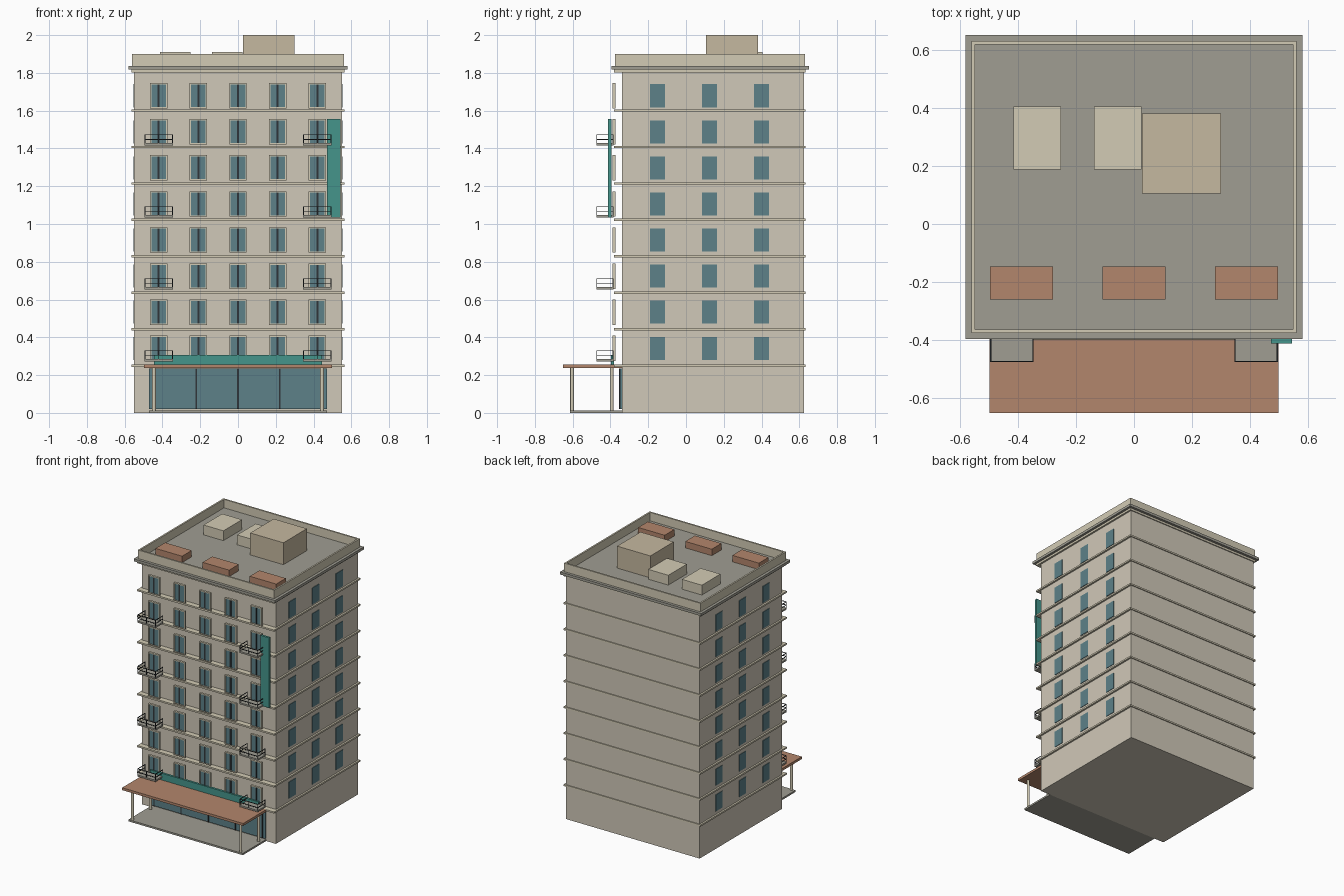
import bpy, bmesh
from mathutils import Matrix, Vector

if "Cube" in bpy.data.objects:
    bpy.data.objects.remove(bpy.data.objects["Cube"])


def material(name, rgb):
    m = bpy.data.materials.new(name)
    m.diffuse_color = (*rgb, 1)
    m.use_nodes = True
    m.node_tree.nodes["Principled BSDF"].inputs["Base Color"].default_value = m.diffuse_color
    return m


WALL = material("stucco", (0.63, 0.58, 0.48))
CREAM = material("cream", (0.65, 0.60, 0.46))
TAN = material("tan", (0.56, 0.48, 0.35))
CONCRETE = material("concrete", (0.35, 0.34, 0.29))
GLASS = material("glass", (0.11, 0.22, 0.25))
CLAY = material("terracotta", (0.45, 0.24, 0.15))
TEAL = material("teal", (0.06, 0.30, 0.26))
DARK = material("dark_metal", (0.03, 0.035, 0.04))


def finish(name, bm, mat):
    mesh = bpy.data.meshes.new(name)
    bm.to_mesh(mesh)
    bm.free()
    obj = bpy.data.objects.new(name, mesh)
    mesh.materials.append(mat)
    bpy.context.collection.objects.link(obj)
    return obj


def boxes(name, mat, spans, bevel=0):
    """One object from boxes given as (x0, x1, y0, y1, z0, z1)."""
    bm = bmesh.new()
    for x0, x1, y0, y1, z0, z1 in spans:
        centre = Vector((x0 + x1, y0 + y1, z0 + z1)) / 2
        size = Matrix.Diagonal((x1 - x0, y1 - y0, z1 - z0, 1))
        bmesh.ops.create_cube(bm, size=1, matrix=Matrix.Translation(centre) @ size)
    obj = finish(name, bm, mat)
    if bevel:
        mod = obj.modifiers.new("bevel", "BEVEL")
        mod.width = bevel
    return obj


def frame(x0, x1, y0, y1, z0, z1, t):
    """Four bars around an upright opening facing the front."""
    return [(x0, x0 + t, y0, y1, z0, z1), (x1 - t, x1, y0, y1, z0, z1),
            (x0 + t, x1 - t, y0, y1, z0, z0 + t), (x0 + t, x1 - t, y0, y1, z1 - t, z1)]


FLOORS = 8
FRONT = -0.34

# Tower, floor ledges and cornice
boxes("tower_body", WALL, [(-0.55, 0.55, FRONT, 0.625, 0, 1.82)])
boxes("floor_ledges", CREAM, [(-0.563, 0.563, -0.38, 0.632, z - 0.006, z + 0.006)
                              for z in [0.25 + 0.193 * i for i in range(FLOORS)]])
boxes("cornice_underside", CREAM, [(-0.563, 0.563, -0.38, 0.632, 1.803, 1.818)])
boxes("roof_slab", CONCRETE, [(-0.58, 0.58, -0.395, 0.65, 1.818, 1.837)])

# Parapet around the roof
px, py0, py1, pt = 0.56, -0.375, 0.63, 0.012
boxes("parapet", CREAM, [
    (-px, px, py0, py0 + pt, 1.837, 1.90), (-px, px, py1 - pt, py1, 1.837, 1.90),
    (-px, -px + pt, py0 + pt, py1 - pt, 1.837, 1.90),
    (px - pt, px, py0 + pt, py1 - pt, 1.837, 1.90)])

# Roof equipment
boxes("stair_penthouse", TAN, [(0.027, 0.30, 0.105, 0.38, 1.837, 2.0)])
boxes("roof_units", CREAM, [(x, x + 0.163, 0.187, 0.405, 1.837, 1.91) for x in (-0.414, -0.138)])
boxes("roof_planters", CLAY, [(x - 0.109, x + 0.109, -0.26, -0.147, 1.837, 1.885)
                              for x in (-0.387, 0, 0.387)])

# Front windows: frame, twin panes and centre mullion
frames, panes, mullions, side_panes = [], [], [], []
for i in range(FLOORS):
    z = 0.342 + 0.191 * i
    for x in (-0.42, -0.21, 0, 0.21, 0.42):
        frames += frame(x - 0.046, x + 0.046, -0.39, -0.374, z - 0.067, z + 0.067, 0.007)
        panes.append((x - 0.040, x + 0.040, -0.386, -0.378, z - 0.061, z + 0.061))
        mullions.append((x - 0.005, x + 0.005, -0.39, -0.376, z - 0.061, z + 0.061))
    # Flat panes on both side walls
    for y in (-0.15, 0.125, 0.40):
        for s in (-1, 1):
            a, b = sorted((s * 0.545, s * 0.554))
            side_panes.append((a, b, y - 0.04, y + 0.04, z - 0.061, z + 0.061))
boxes("window_frames", CREAM, frames)
boxes("window_panes", GLASS, panes)
boxes("window_mullions", DARK, mullions)
boxes("side_windows", GLASS, side_panes)

# Balconies with thin three-sided railings
slabs, rails = [], []
for z in [0.279 + 0.381 * k for k in range(4)]:
    for x in (-0.42, 0.42):
        x0, x1, y0, y1, t = x - 0.075, x + 0.075, -0.475, -0.385, 0.004
        slabs.append((x0, x1, y0, y1, z - 0.006, z + 0.006))
        for h in (0.028, 0.052):
            rails.append((x0, x1, y0, y0 + t, z + h - t, z + h))
            rails += [(a, a + t, y0, y1, z + h - t, z + h) for a in (x0, x1 - t)]
        for a in (x0, x - t / 2, x1 - t):
            rails.append((a, a + t, y0, y0 + t, z, z + 0.052))
        for a in (x0, x1 - t):
            rails.append((a, a + t, y1 - t, y1, z, z + 0.052))
boxes("balcony_slabs", CONCRETE, slabs)
boxes("balcony_railings", DARK, rails)

# Ground floor shopfront
boxes("lobby_glass", GLASS, [(-0.47, 0.47, -0.349, FRONT, 0.02, 0.235)])
boxes("lobby_mullions", DARK, [(x - 0.004, x + 0.004, -0.354, -0.345, 0.02, 0.235)
                               for x in (-0.444, -0.222, 0, 0.222, 0.444)])

# Entrance porch: paving, canopy and round columns
boxes("porch_paving", CONCRETE, [(-0.47, 0.47, -0.615, FRONT, 0, 0.013)])
boxes("entrance_canopy", CLAY, [(-0.497, 0.497, -0.65, FRONT, 0.238, 0.256)])
bm = bmesh.new()
for x in (-0.445, 0.445):
    for y in (-0.603, -0.393):
        bmesh.ops.create_cone(bm, cap_ends=True, segments=16, radius1=0.01, radius2=0.01,
                              depth=0.226, matrix=Matrix.Translation((x, y, 0.125)))
columns = finish("porch_columns", bm, CREAM)
bpy.context.view_layer.objects.active = columns
columns.select_set(True)
bpy.ops.object.shade_smooth_by_angle()

# Blank sign boards
boxes("canopy_sign_board", TEAL, [(-0.445, 0.445, -0.397, -0.38, 0.256, 0.306)])
boxes("vertical_sign_board", TEAL, [(0.472, 0.543, -0.412, -0.395, 1.035, 1.556)])
